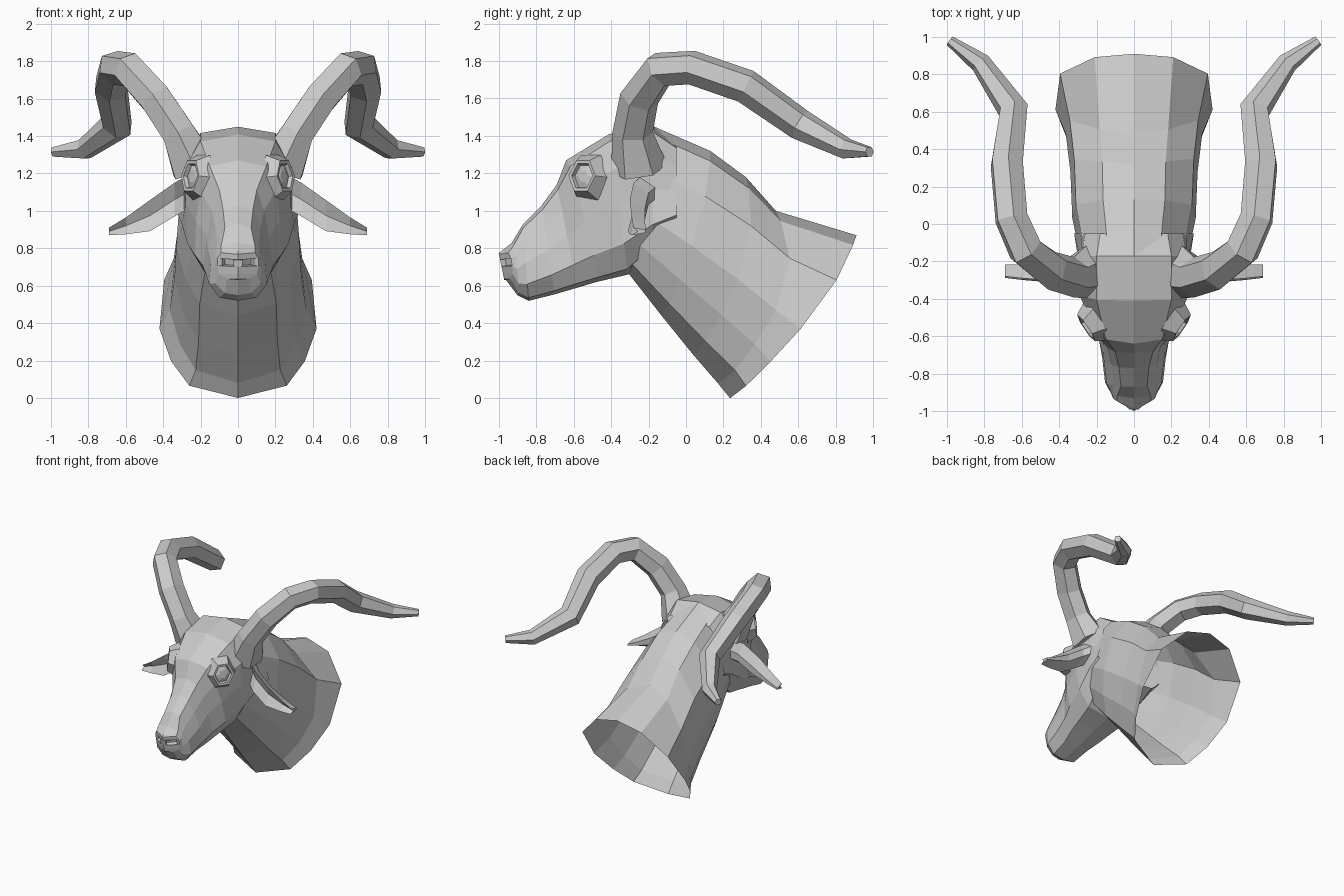
import bpy, bmesh, math
from mathutils import Vector

if "Cube" in bpy.data.objects:
    bpy.data.objects.remove(bpy.data.objects["Cube"])


def loft(name, rings, closed=False, cap_start=False, cap_end=False, edit=None):
    """Skin a list of point rings, then mirror the result across x = 0."""
    bm = bmesh.new()
    vs = [[bm.verts.new(p) for p in r] for r in rings]
    n = len(vs[0])
    for a, b in zip(vs, vs[1:]):
        for j in range(n if closed else n - 1):
            k = (j + 1) % n
            bm.faces.new((a[j], a[k], b[k], b[j]))
    if cap_start:
        bm.faces.new(vs[0][::-1])
    if cap_end:
        bm.faces.new(vs[-1])
    if closed:
        bmesh.ops.recalc_face_normals(bm, faces=bm.faces[:])
    if edit:
        edit(bm)
    me = bpy.data.meshes.new(name)
    bm.to_mesh(me)
    bm.free()
    ob = bpy.data.objects.new(name, me)
    bpy.context.collection.objects.link(ob)
    mod = ob.modifiers.new("mirror", 'MIRROR')
    mod.merge_threshold = 0.001
    return ob


def circle(c, u, v, r, sides):
    return [c + r * (u * math.cos(a) + v * math.sin(a))
            for a in (2 * math.pi * i / sides for i in range(sides))]


# Head: stations from nose to nape
# (y, z top), (y, z bottom), half widths down the side, sideways sweep
FRACTIONS = [0, .05, .25, .5, .78, .96, 1]
stations = [
    ((-1.0, .775), (-.97, .63), (0, 0, 0, 0, 0), 0),
    ((-.985, .785), (-.96, .63), (.09, .11, .11, .10, .06), .4),
    ((-.93, .83), (-.90, .55), (.09, .115, .125, .12, .07), .1),
    ((-.87, .93), (-.84, .52), (.07, .11, .145, .155, .10), 0),
    ((-.77, 1.03), (-.70, .555), (.08, .12, .16, .17, .11), 0),
    ((-.69, 1.14), (-.58, .59), (.10, .14, .165, .19, .14), 0),
    ((-.64, 1.27), (-.48, .62), (.15, .20, .225, .23, .16), .1),
    ((-.41, 1.41), (-.31, .66), (.20, .29, .28, .27, .19), 0),
    ((-.17, 1.45), (-.18, .78), (.20, .28, .29, .30, .21), 0),
    ((-.05, 1.36), (-.05, .87), (.18, .26, .28, .32, .22), 0),
]
head_rings = []
for (yt, zt), (yb, zb), widths, sweep in stations:
    xs = (0, *widths, 0)
    head_rings.append([(x, yt + (yb - yt) * t + sweep * x, zt + (zb - zt) * t)
                       for x, t in zip(xs, FRACTIONS)])


def nostril(bm):
    """Sink a small square hole into the face beside the nose ridge."""
    f = min(bm.faces, key=lambda f: (f.calc_center_median()
                                     - Vector((.055, -.96, .725))).length)
    bmesh.ops.inset_individual(bm, faces=[f], thickness=.004, depth=0)
    c = f.calc_center_median()
    for v in f.verts:
        v.co.x = c.x + (v.co.x - c.x) * .55
    bmesh.ops.inset_individual(bm, faces=[f], thickness=.002, depth=-.03)


loft("head", head_rings, edit=nostril)

# Neck: open shell flaring to the rim at the back
SECTION = [(0, 1), (.5, .88), (.94, .45), (1, -.15), (.85, -.55), (.62, -.85), (0, -1)]
neck = [
    ((-.17, 1.45), (-.31, .67), .27, 0),
    ((.13, 1.32), (-.13, .44), .33, .05),
    ((.32, 1.18), (.04, .23), .34, .12),
    ((.48, 1.00), (.17, .08), .365, .18),
    ((.91, .87), (.235, 0), .42, .09),
]
neck_rings = []
for (yt, zt), (yb, zb), w, bulge in neck:
    neck_rings.append([(w * s, (yt + yb) / 2 + (yt - yb) / 2 * h + bulge * s * s,
                        (zt + zb) / 2 + (zt - zb) / 2 * h) for s, h in SECTION])
loft("neck", neck_rings)

# Horns: six-sided tapered tubes swept along a curling path (x, y, z, radius)
path = [(.23, -.25, 1.23, .14), (.32, -.285, 1.42, .10), (.44, -.25, 1.60, .098),
        (.58, -.14, 1.755, .094), (.655, .03, 1.765, .09), (.68, .32, 1.665, .09),
        (.645, .61, 1.46, .082), (.82, .86, 1.33, .055), (.985, .98, 1.315, .027)]
pts = [Vector(p[:3]) for p in path]
u, prev, horn_rings = Vector((0, 1, 0)), None, []
for i, p in enumerate(pts):
    ahead = (pts[min(i + 1, len(pts) - 1)] - p).normalized()
    behind = (p - pts[max(i - 1, 0)]).normalized()
    t = (ahead + behind).normalized()
    if prev:
        u = prev.rotation_difference(t) @ u
    u = (u - t * u.dot(t)).normalized()
    horn_rings.append(circle(p, u * 1.08, t.cross(u), path[i][3], 6))
    prev = t
loft("horns", horn_rings, closed=True, cap_start=True, cap_end=True)

# Ears: drooping leaves with a creased hollow front (x, y, z, half height, depth)
ear = [(.25, -.22, 1.11, .09, .10), (.34, -.28, 1.06, .09, .10),
       (.47, -.30, .975, .083, .10), (.60, -.29, .92, .045, .09),
       (.69, -.28, .89, .02, .08)]
ear_rings = [[(x, y, z + h), (x, y + d * .3, z), (x, y - d * .1, z - h),
              (x, y + d * .8, z - h * .3), (x, y + d * .8, z + h * .4)]
             for x, y, z, h, d in ear]
loft("ears", ear_rings, closed=True, cap_start=True, cap_end=True)

# Eyes: low faceted lid around a recessed eyeball (radius, height)
n = Vector((.82, -.55, .12)).normalized()
side = n.cross(Vector((0, 0, 1))).normalized()
up = side.cross(n)
centre = Vector((.24, -.545, 1.185))
eye_rings = [circle(centre + n * d, side * .9, up, r, 6) for r, d in
             [(.14, -.055), (.095, .02), (.075, .018), (.068, -.004), (.035, .006)]]
loft("eyes", eye_rings, closed=True, cap_end=True)
